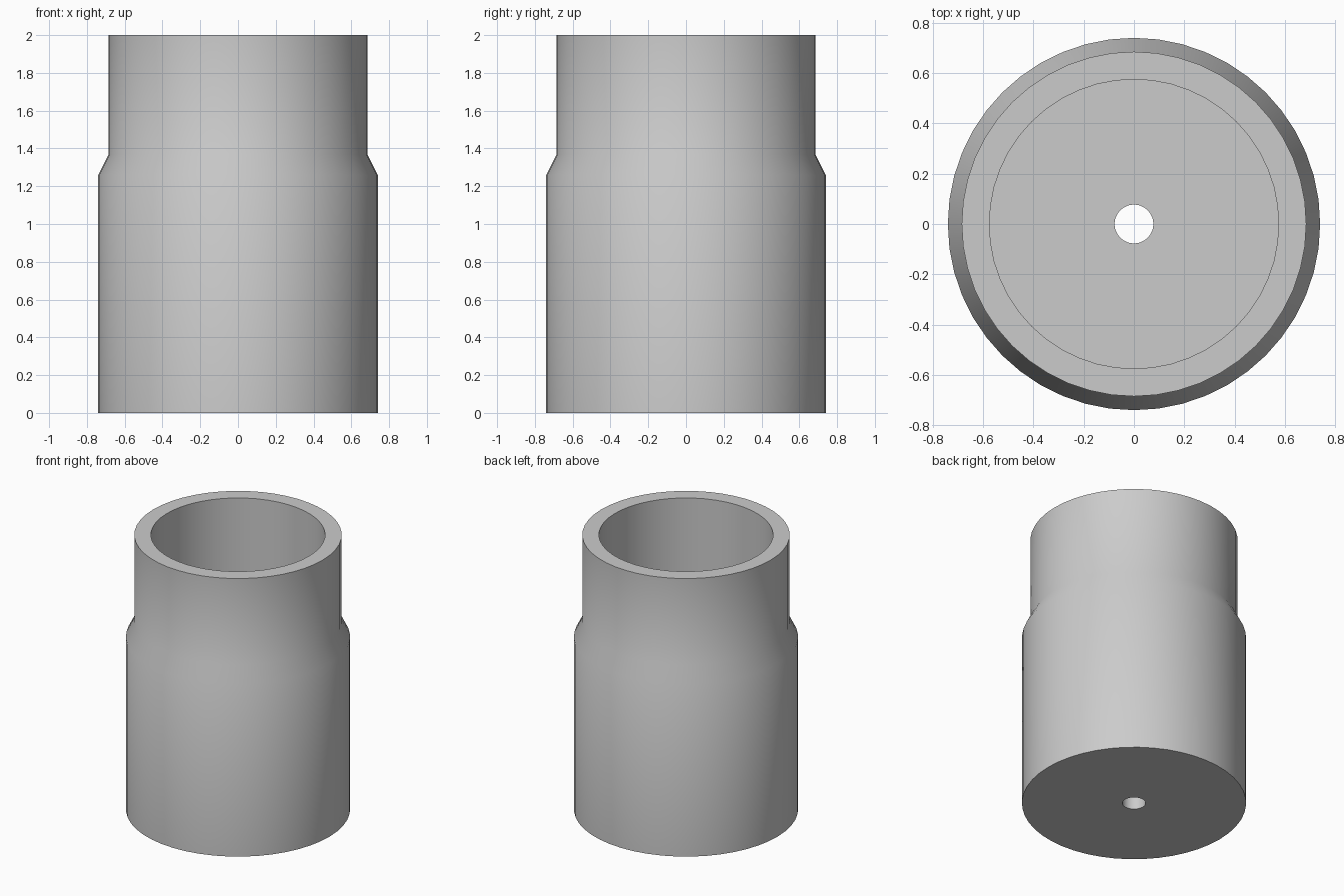
import bpy
import bmesh
from math import radians, tau
from mathutils import Matrix, Vector

cube = bpy.data.objects.get("Cube")
if cube:
    bpy.data.objects.remove(cube, do_unlink=True)


def make_material(name, colour):
    mat = bpy.data.materials.new(name)
    mat.use_nodes = True
    mat.diffuse_color = colour
    mat.node_tree.nodes["Principled BSDF"].inputs["Base Color"].default_value = colour
    return mat


def lathe(name, profile, segments, mat):
    """Spin a closed (radius, height) profile around the z axis."""
    bm = bmesh.new()
    verts = [bm.verts.new((r, 0, z)) for r, z in profile]
    edges = [bm.edges.new((v, verts[(i + 1) % len(verts)])) for i, v in enumerate(verts)]
    bmesh.ops.spin(bm, geom=verts + edges, cent=(0, 0, 0), axis=(0, 0, 1),
                   angle=tau, steps=segments, use_merge=True)
    bmesh.ops.remove_doubles(bm, verts=bm.verts, dist=0.0001)
    bmesh.ops.recalc_face_normals(bm, faces=bm.faces)
    mesh = bpy.data.meshes.new(name)
    bm.to_mesh(mesh)
    bm.free()
    mesh.materials.append(mat)
    obj = bpy.data.objects.new(name, mesh)
    bpy.context.collection.objects.link(obj)
    bpy.ops.object.select_all(action="DESELECT")
    obj.select_set(True)
    bpy.context.view_layer.objects.active = obj
    bpy.ops.object.shade_smooth_by_angle(angle=radians(30))
    return obj


grey = make_material("plain grey", (0.6, 0.6, 0.6, 1))

# Main dimensions
body_radius, neck_radius = 0.74, 0.685
bore_radius, hole_radius = 0.575, 0.077
shoulder_low, shoulder_high = 1.26, 1.37
floor_height, height = 0.12, 2.0

# Stepped sleeve with a deep bore and a drain hole through its floor
lathe("stepped_sleeve", [
    (hole_radius, 0), (body_radius, 0),
    (body_radius, shoulder_low), (neck_radius, shoulder_high),
    (neck_radius, height), (bore_radius, height),
    (bore_radius, floor_height), (hole_radius, floor_height),
], 48, grey)
